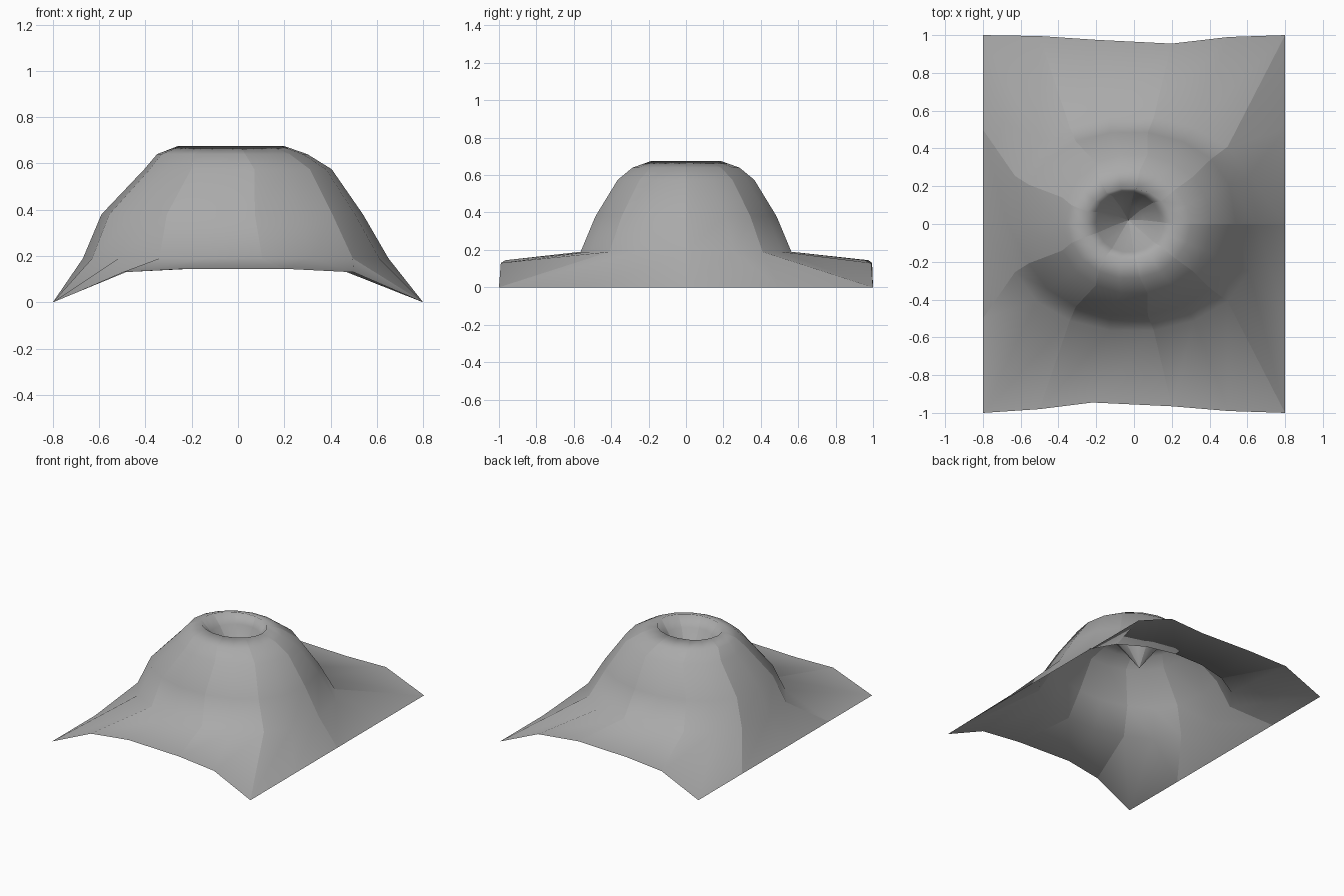
import bpy, bmesh
from math import sin, cos, radians, copysign

cube = bpy.data.objects.get("Cube")
if cube:
    bpy.data.objects.remove(cube)

# Plain grey rock
rock = bpy.data.materials.new("grey_rock")
rock.use_nodes = True
rock.diffuse_color = (0.4, 0.4, 0.4, 1)
rock.node_tree.nodes["Principled BSDF"].inputs["Base Color"].default_value = (0.4, 0.4, 0.4, 1)

SPOKES = 18

# Rectangular outer edge, one point per spoke, counterclockwise from +x
edge = [(.8, 0, 0), (.8, .5, 0), (.8, 1, 0), (.5, .99, .13), (.2, .955, .145),
        (-.2, .975, .145), (-.5, .995, .13), (-.8, 1, 0), (-.8, .5, 0), (-.8, 0, 0),
        (-.8, -.5, 0), (-.8, -1, 0), (-.5, -.98, .13), (-.22, -.945, .145),
        (.2, -.965, .145), (.5, -.99, .13), (.8, -1, 0), (.8, -.5, 0)]

# Mountain rings from foot to crater: centre x, centre y, x radius, y radius, squareness, z
rings = [(-.01, 0, .66, .57, .75, .19),
         (-.025, 0, .565, .49, .8, .38),
         (0, 0, .405, .37, .9, .575),
         (-.025, 0, .325, .29, 1, .64),
         (-.03, 0, .23, .19, 1, .675),
         (-.03, .01, .17, .16, 1, .6),
         (-.03, .02, .08, .08, 1, .48)]


def ring_points(cx, cy, rx, ry, power, z):
    for i in range(SPOKES):
        a = radians(360 / SPOKES * i)
        yield cx + rx * cos(a), cy + ry * copysign(abs(sin(a)) ** power, sin(a)), z


bm = bmesh.new()
loops = [[bm.verts.new(p) for p in pts]
         for pts in [edge] + [ring_points(*r) for r in rings]]
tip = bm.verts.new((-.03, .02, .37))

# Skin between neighbouring loops, closing the crater at its tip
for i in range(SPOKES):
    j = (i + 1) % SPOKES
    for low, high in zip(loops, loops[1:]):
        bm.faces.new((low[i], low[j], high[j], high[i]))
    bm.faces.new((loops[-1][i], loops[-1][j], tip))
for f in bm.faces:
    f.smooth = True

# Every second spoke is a crisp ridge
for i in range(0, SPOKES, 2):
    column = [loop[i] for loop in loops] + [tip]
    for a, b in zip(column, column[1:]):
        bm.edges.get((a, b)).smooth = False

mesh = bpy.data.meshes.new("volcano_terrain")
bm.to_mesh(mesh)
bm.free()
mesh.materials.append(rock)
terrain = bpy.data.objects.new("volcano_terrain", mesh)
bpy.context.collection.objects.link(terrain)
